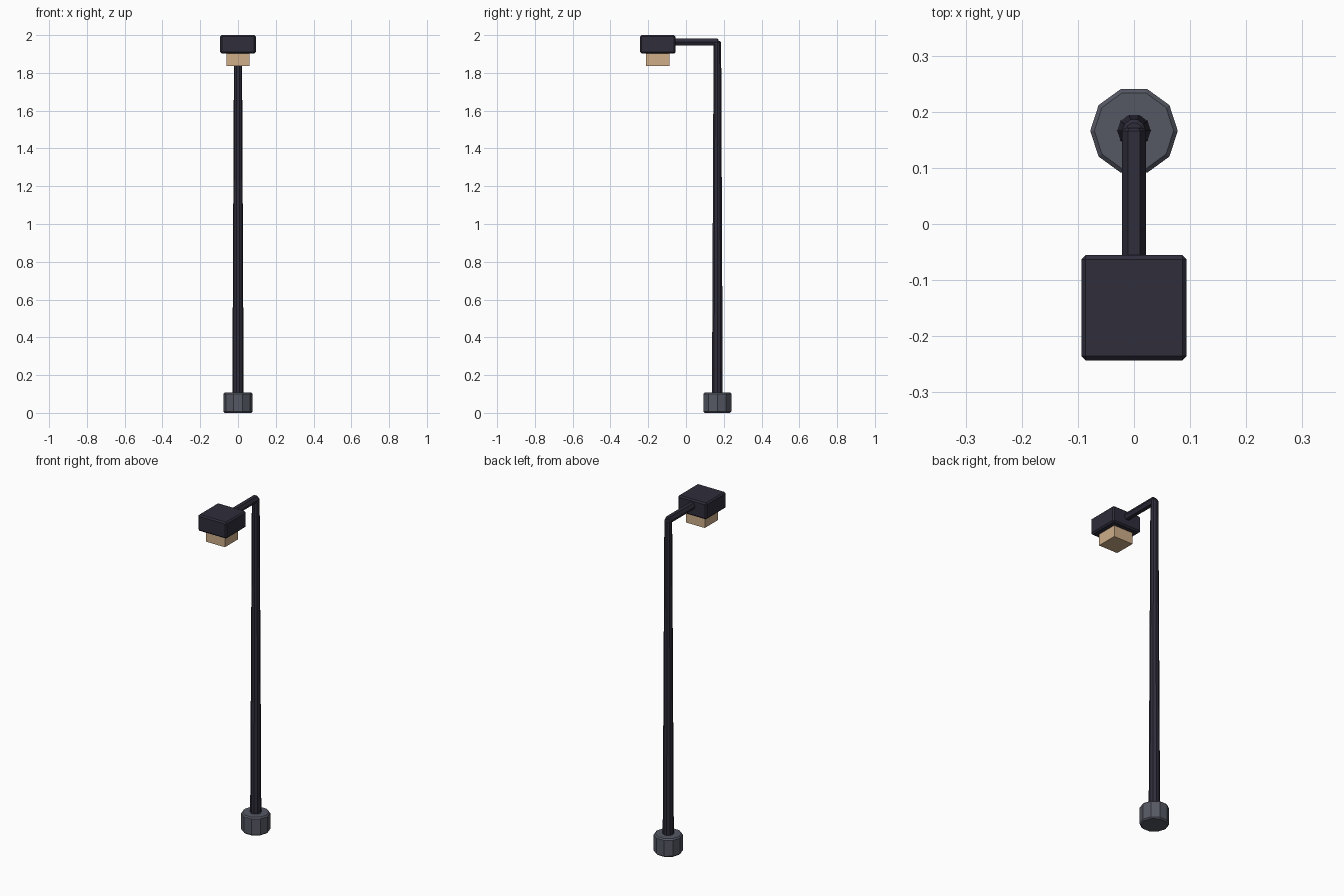
import bpy, bmesh, math
from mathutils import Matrix, Vector

if "Cube" in bpy.data.objects:
    bpy.data.objects.remove(bpy.data.objects["Cube"])


def material(name, color):
    m = bpy.data.materials.new(name)
    m.diffuse_color = (*color, 1)
    m.use_nodes = True
    m.node_tree.nodes["Principled BSDF"].inputs["Base Color"].default_value = m.diffuse_color
    return m


dark = material("dark_metal", (0.028, 0.026, 0.043))
grey = material("grey_base", (0.092, 0.098, 0.127))
glow = material("warm_lamp", (0.62, 0.42, 0.25))


def finish(name, bm, mat, bevel):
    if bevel:
        edges = [e for e in bm.edges if e.calc_face_angle(0) > math.radians(65)]
        bmesh.ops.bevel(bm, geom=edges, offset=bevel, segments=1,
                        affect='EDGES', clamp_overlap=True)
    bmesh.ops.recalc_face_normals(bm, faces=bm.faces)
    me = bpy.data.meshes.new(name)
    bm.to_mesh(me)
    bm.free()
    me.materials.append(mat)
    ob = bpy.data.objects.new(name, me)
    bpy.context.collection.objects.link(ob)


def box(name, lo, hi, mat, bevel=0):
    bm = bmesh.new()
    lo, hi = Vector(lo), Vector(hi)
    bmesh.ops.create_cube(bm, size=1, matrix=Matrix.Translation((lo + hi) / 2)
                          @ Matrix.Diagonal((*(hi - lo), 1)))
    finish(name, bm, mat, bevel)


def rod(name, start, end, r1, r2, sides, spin, mat, bevel):
    bm = bmesh.new()
    start, end = Vector(start), Vector(end)
    axis = end - start
    rot = axis.to_track_quat('Z', 'Y').to_matrix().to_4x4()
    bmesh.ops.create_cone(bm, cap_ends=True, segments=sides, radius1=r1, radius2=r2,
                          depth=axis.length,
                          matrix=Matrix.Translation((start + end) / 2) @ rot
                          @ Matrix.Rotation(spin, 4, 'Z'))
    finish(name, bm, mat, bevel)


PY = 0.166  # pole position in y
# ground foot and tapered pole
rod("base", (0, PY, 0), (0, PY, 0.108), 0.078, 0.078, 10, math.pi / 2, grey, 0.007)
rod("pole", (0, PY, 0.1), (0, PY, 1.968), 0.03, 0.021, 10, math.pi / 2, dark, 0.006)
# horizontal arm with flat top
rod("arm", (0, 0.171, 1.964), (0, -0.07, 1.964), 0.0215, 0.0215, 6, math.pi / 2, dark, 0.005)
# lamp head and light
box("lamp_head", (-0.094, -0.243, 1.903), (0.094, -0.055, 2.0), dark, 0.008)
box("light", (-0.062, -0.211, 1.836), (0.062, -0.087, 1.91), glow)
# arm profile: turn a flat side upwards
arm = bpy.data.objects["arm"].data
c = Vector((0, 0, 1.964))
top = max(v.co.z for v in arm.vertices)
flat = sum(1 for v in arm.vertices if abs(v.co.z - top) < 1e-5)
side = max(v.co.x for v in arm.vertices)
if top - 1.964 > side:
    arm.transform(Matrix.Translation(c) @ Matrix.Rotation(math.pi / 6, 4, 'Y')
                  @ Matrix.Translation(-c))
